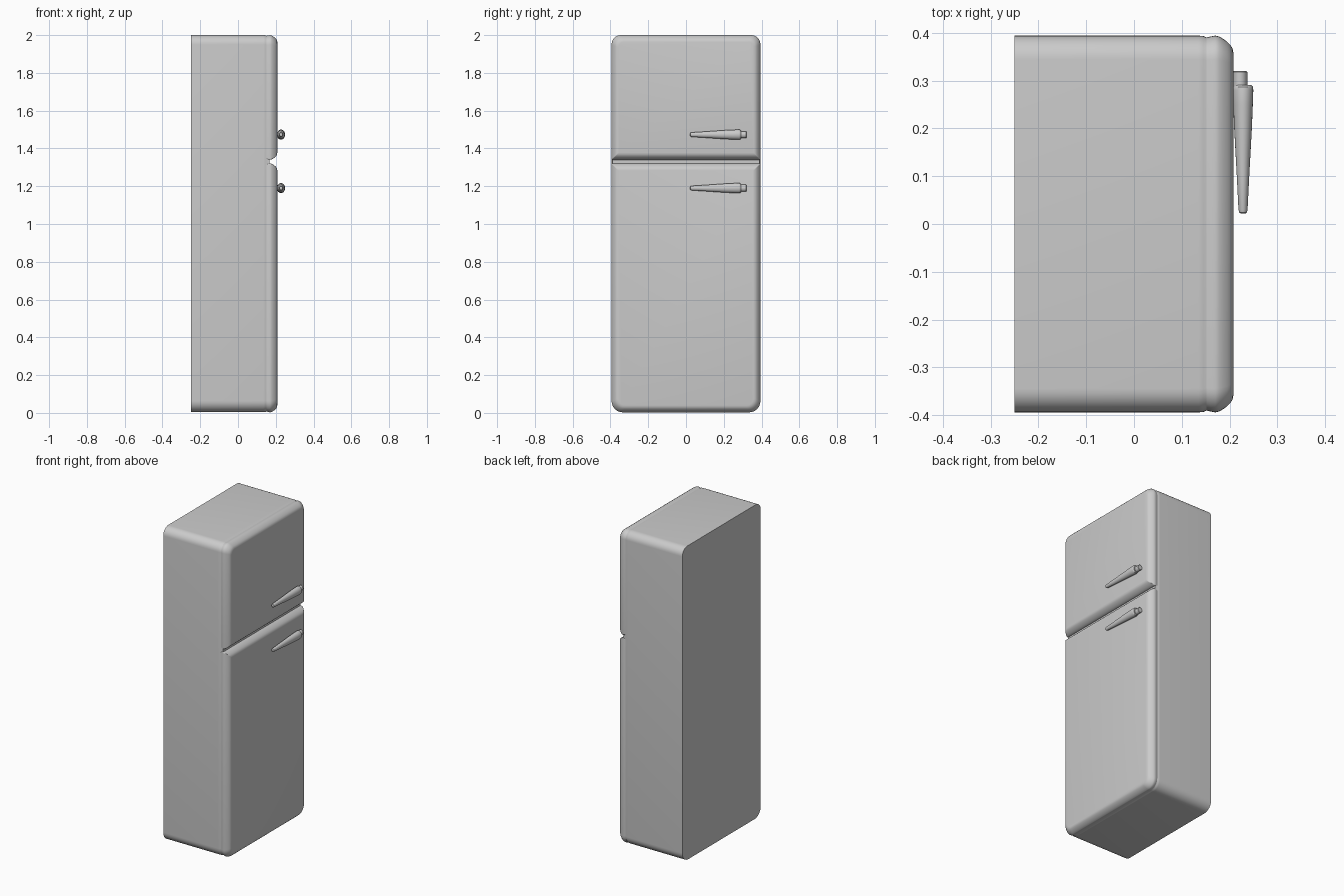
import bpy, bmesh, math

if "Cube" in bpy.data.objects:
    bpy.data.objects.remove(bpy.data.objects["Cube"])

SEG = 8
HALF_W = 0.394


def outline(z0, z1, r_bot, r_top, inset):
    """Rounded rectangle in the YZ plane, shrunk by inset."""
    pts = []
    y, lo, hi = HALF_W - inset, z0 + inset, z1 - inset
    for sy, top, start in ((1, 1, 0), (-1, 1, 90), (-1, 0, 180), (1, 0, 270)):
        r = max((r_top if top else r_bot) - inset * 0.6, 0.003)
        cy = sy * (y - r)
        cz = hi - r if top else lo + r
        for i in range(SEG + 1):
            a = math.radians(start + 90 * i / SEG)
            pts.append((cy + r * math.cos(a), cz + r * math.sin(a)))
    return pts


def loft(name, rings, angle=35):
    """Skin closed rings of 3D points and cap both ends."""
    bm = bmesh.new()
    loops = [[bm.verts.new(p) for p in ring] for ring in rings]
    for a, b in zip(loops, loops[1:]):
        n = len(a)
        for i in range(n):
            j = (i + 1) % n
            bm.faces.new((a[i], a[j], b[j], b[i]))
    bm.faces.new(loops[0])
    bm.faces.new(loops[-1])
    bmesh.ops.recalc_face_normals(bm, faces=bm.faces[:])
    me = bpy.data.meshes.new(name)
    bm.to_mesh(me)
    bm.free()
    ob = bpy.data.objects.new(name, me)
    bpy.context.collection.objects.link(ob)
    bpy.ops.object.select_all(action='DESELECT')
    ob.select_set(True)
    bpy.context.view_layer.objects.active = ob
    bpy.ops.object.shade_smooth_by_angle(angle=math.radians(angle))
    return ob


def shell(name, z0, z1, r_bot, r_top, steps):
    """Stack rounded rectangles along x; steps are (x, inset)."""
    loft(name, [[(x, y, z) for y, z in outline(z0, z1, r_bot, r_top, d)]
                for x, d in steps])


def lathe_y(name, cx, cz, profile, sx, sz, n=24):
    """Oval turned part along y; profile is (y, radius)."""
    loft(name, [[(cx + sx * r * math.cos(2 * math.pi * i / n), y,
                  cz + sz * r * math.sin(2 * math.pi * i / n)) for i in range(n)]
                for y, r in profile])


# Cabinet with a shallow seal recess behind the doors
shell("cabinet", 0.004, 2.0, 0.06, 0.05,
      [(-0.25, 0), (0.135, 0), (0.145, 0.001), (0.152, 0.004), (0.168, 0.004)])

# Doors with soft pillowed edges
door = [(0.152, 0.004), (0.16, 0.002), (0.17, 0), (0.178, 0.002), (0.187, 0.007),
        (0.195, 0.013), (0.202, 0.02), (0.206, 0.027), (0.208, 0.036)]
shell("lower_door", 0.003, 1.321, 0.06, 0.006, door)
shell("upper_door", 1.340, 2.0, 0.006, 0.05, door)

# Tapered handles, each with a mounting stub at the thick end
for label, z in (("upper", 1.473), ("lower", 1.19)):
    lathe_y(label + "_handle", 0.228, z,
            [(0.022, 0.005), (0.024, 0.008), (0.03, 0.0095), (0.10, 0.0130),
             (0.20, 0.0185), (0.25, 0.0205), (0.28, 0.0215), (0.287, 0.0205),
             (0.291, 0.017)], 1.0, 1.25)
    lathe_y(label + "_handle_mount", 0.222, z,
            [(0.28, 0.015), (0.318, 0.015), (0.320, 0.013)], 1.0, 1.2)
